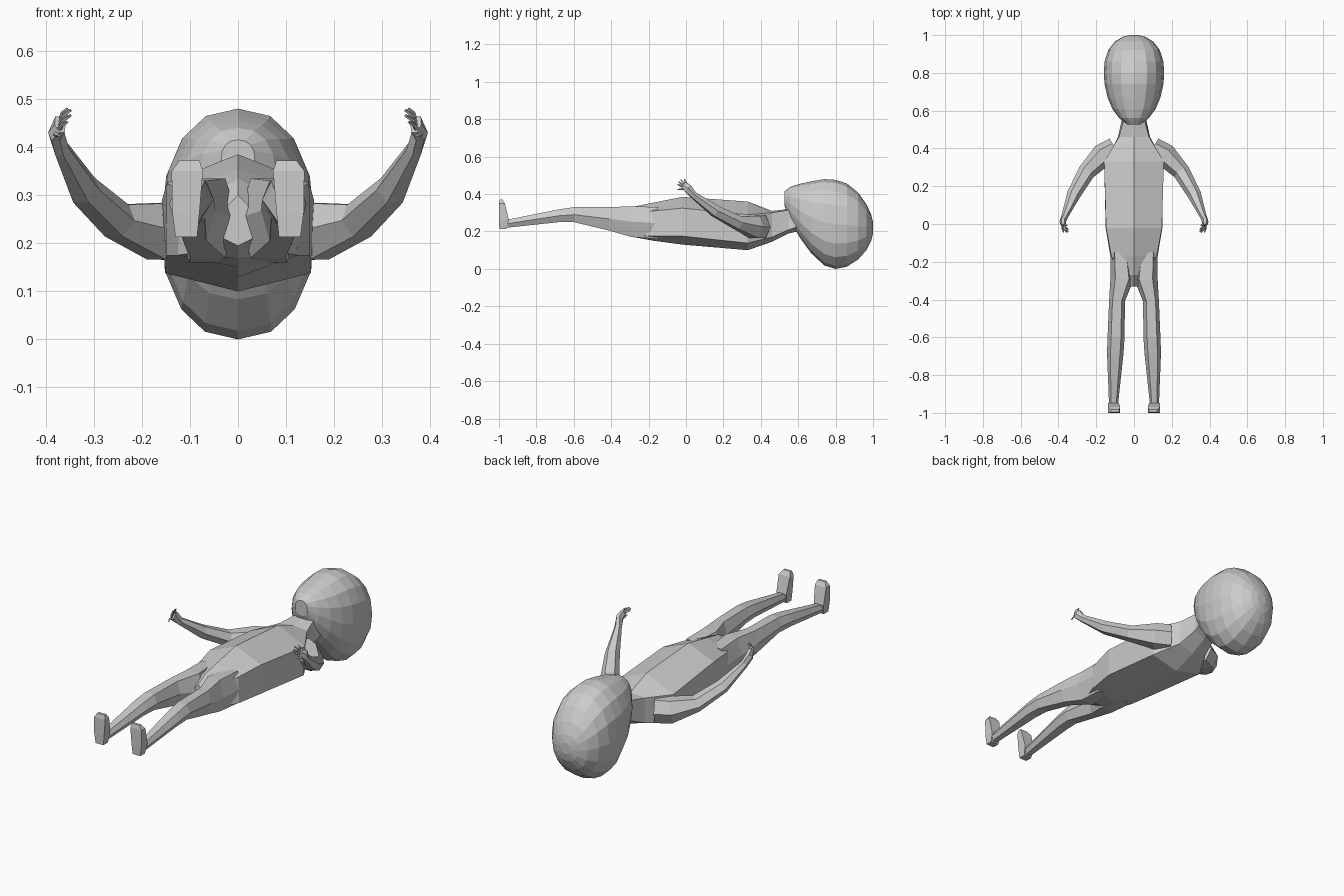
import bpy, bmesh, math
from mathutils import Vector

if "Cube" in bpy.data.objects:
    bpy.data.objects.remove(bpy.data.objects["Cube"])


def loft(name, rings, mirror=False):
    """Skin a list of equal-length point rings, cap both ends."""
    bm = bmesh.new()
    vs = [[bm.verts.new(p) for p in r] for r in rings]
    n = len(vs[0])
    for a, b in zip(vs, vs[1:]):
        for i in range(n):
            j = (i + 1) % n
            bm.faces.new((a[i], a[j], b[j], b[i]))
    bm.faces.new(vs[0])
    bm.faces.new(vs[-1][::-1])
    bmesh.ops.recalc_face_normals(bm, faces=bm.faces)
    me = bpy.data.meshes.new(name)
    bm.to_mesh(me)
    bm.free()
    ob = bpy.data.objects.new(name, me)
    bpy.context.collection.objects.link(ob)
    if mirror:
        m = ob.modifiers.new("mirror", 'MIRROR')
        m.use_clip = False
        m.use_mirror_merge = False
    return ob


def y_ring(y, x0, x1, z0, z1, n, power=1.0):
    """Rounded polygon across the y axis that fills the given box."""
    pts = []
    for i in range(n):
        a = 2 * math.pi * i / n
        c, s = math.cos(a), math.sin(a)
        pts.append((math.copysign(abs(c) ** power, c), math.copysign(abs(s) ** power, s)))
    top = max(p[1] for p in pts)
    return [Vector(((x0 + x1) / 2 + (x1 - x0) / 2 * c, y,
                    (z0 + z1) / 2 + (z1 - z0) / 2 * s / top)) for c, s in pts]


def tube(name, path, radii, n, mirror=True):
    """Tapered tube along a path."""
    pts = [Vector(p) for p in path]
    rings = []
    for i, p in enumerate(pts):
        t = pts[min(i + 1, len(pts) - 1)] - pts[max(i - 1, 0)]
        q = t.to_track_quat('Z', 'Y')
        ru, rv = radii[i]
        rings.append([p + q @ Vector((ru * math.cos(2 * math.pi * k / n),
                                      rv * math.sin(2 * math.pi * k / n), 0))
                      for k in range(n)])
    return loft(name, rings, mirror)


# Head: (y, bottom z, top z, half width)
head = [(.527, .335, .415, .035), (.56, .25, .44, .078), (.61, .165, .455, .115),
        (.67, .083, .468, .14), (.74, .018, .48, .156), (.80, .0, .476, .16),
        (.86, .012, .456, .156), (.92, .05, .408, .137), (.965, .10, .345, .103),
        (.99, .15, .29, .062), (1.0, .19, .25, .025)]
loft("head", [y_ring(y, -w, w, b, t, 16, .88) for y, b, t, w in head])

# Torso and neck: (y, top z, upper side x, z, lower side x, z, bottom z)
torso = [(-.33, .30, .02, .28, .04, .215, .195), (-.27, .335, .06, .30, .09, .18, .168),
         (-.17, .355, .12, .31, .125, .175, .15), (-.02, .385, .148, .325, .15, .175, .13),
         (.33, .36, .158, .29, .152, .138, .10), (.46, .31, .08, .30, .085, .17, .145),
         (.55, .32, .055, .315, .065, .21, .19), (.64, .34, .06, .33, .07, .24, .21)]
loft("torso", [[Vector(p) for p in ((0, y, t), (ux, y, uz), (lx, y, lz), (0, y, b),
                                    (-lx, y, lz), (-ux, y, uz))]
               for y, t, ux, uz, lx, lz, b in torso])

# Legs: (y, inner x, outer x, bottom z, top z)
leg = [(-.15, .02, .125, .16, .33), (-.29, .0, .125, .17, .335), (-.41, .048, .132, .205, .33),
       (-.60, .05, .14, .25, .33), (-.68, .055, .143, .25, .318), (-.96, .085, .132, .22, .262)]
loft("leg", [y_ring(y, a, b, c, d, 6, .8) for y, a, b, c, d in leg], True)

# Feet, toes up: (z, inner x, outer x, sole y, instep y)
foot = [(.213, .085, .13, -.998, -.96), (.265, .08, .137, -1, -.948),
        (.35, .073, .138, -1, -.968), (.372, .08, .122, -.995, -.982)]
loft("foot", [[Vector(p) for p in ((a, s, z), (b, s, z), (b, i, z), (a, i, z))]
              for z, a, b, s, i in foot], True)

# Arms with palm
tube("arm", [(.10, .40, .225), (.165, .365, .225), (.252, .275, .247), (.32, .155, .31),
             (.367, .04, .395), (.378, .01, .43), (.37, -.012, .447)],
     [(.06, .07), (.062, .068), (.046, .04), (.036, .034), (.018, .02), (.017, .026), (.012, .024)], 6)

# Fingers and thumb
palm = [(.372, -.012, .435), (.371, -.008, .443), (.369, -.004, .451), (.368, .002, .457), (.379, .005, .425)]
tips = [(.355, -.045, .452), (.348, -.04, .466), (.348, -.028, .477), (.354, -.008, .48), (.373, -.044, .424)]
for a, b in zip(palm, tips):
    mid = (Vector(a) + Vector(b)) / 2 + Vector((.004, -.002, .002))
    tube("finger", [a, mid, b], [(.006, .006), (.005, .005), (.003, .003)], 4)
